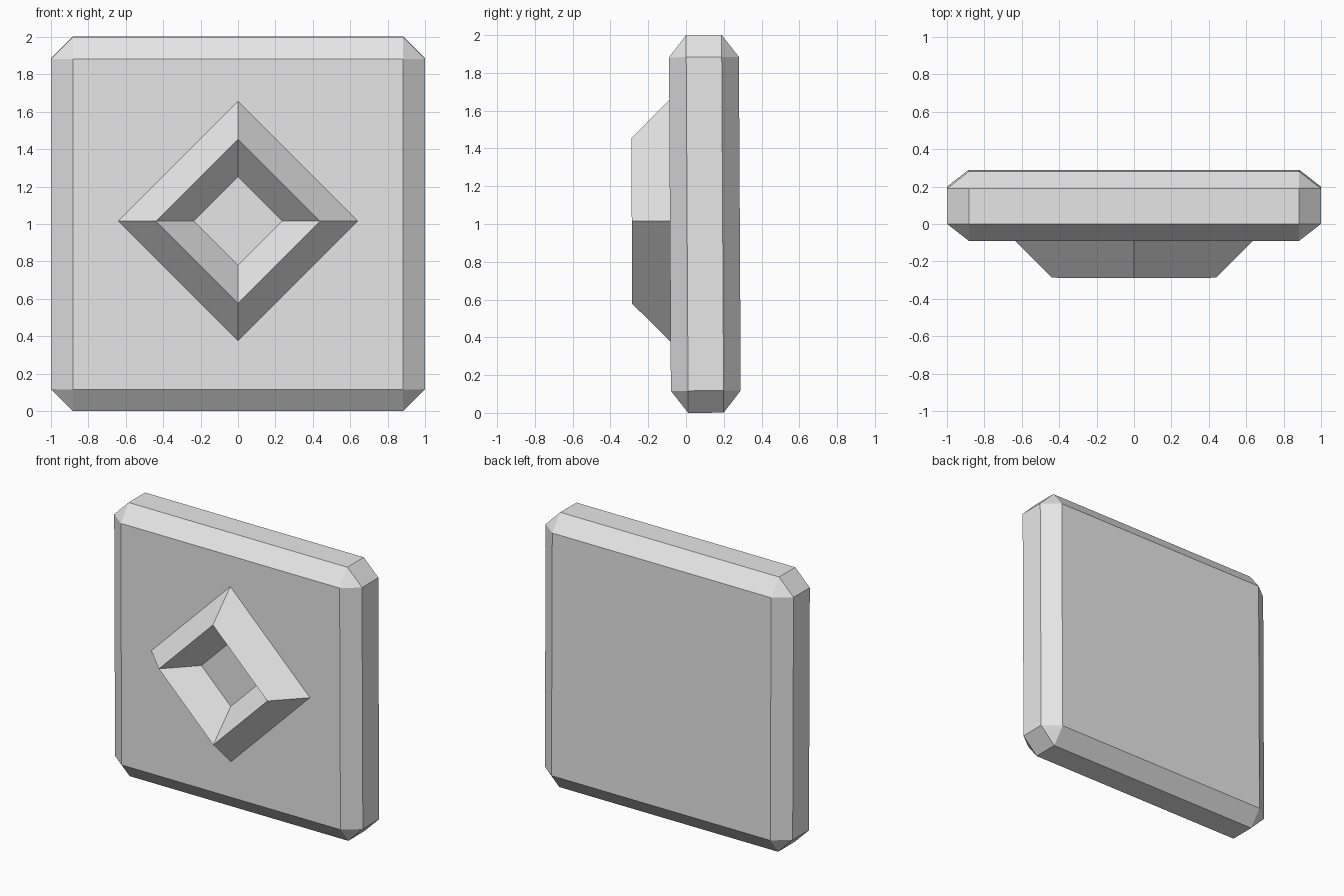
import bpy
import bmesh
from math import cos, sin, tau
from mathutils import Matrix

cube = bpy.data.objects.get("Cube")
if cube:
    bpy.data.objects.remove(cube, do_unlink=True)

# One plain grey for the whole panel
GREY = (0.8, 0.8, 0.8, 1)
grey = bpy.data.materials.new("light grey")
grey.use_nodes = True
grey.diffuse_color = GREY
grey.node_tree.nodes["Principled BSDF"].inputs["Base Color"].default_value = GREY

FRONT, BACK = -0.085, 0.285
CHAMFER, DEPTH_CHAMFER = 0.117, 0.091
LEAN = Matrix.Translation((0, 0, 1)) @ Matrix.Rotation(0.0055, 4, "X")


def add_object(name, bm):
    bmesh.ops.recalc_face_normals(bm, faces=bm.faces)
    bmesh.ops.transform(bm, matrix=LEAN, verts=bm.verts)
    mesh = bpy.data.meshes.new(name)
    bm.to_mesh(mesh)
    bm.free()
    mesh.materials.append(grey)
    obj = bpy.data.objects.new(name, mesh)
    bpy.context.collection.objects.link(obj)
    return obj


# Square slab: chamfer a thicker block, then flatten it so chamfers get shallower
squash = DEPTH_CHAMFER / CHAMFER
bm = bmesh.new()
bmesh.ops.create_cube(bm, size=1)
bmesh.ops.scale(bm, vec=(2, (BACK - FRONT) / squash, 2), verts=bm.verts)
bmesh.ops.bevel(bm, geom=bm.edges[:], offset=CHAMFER, segments=1,
                affect="EDGES", profile=0.5)
bmesh.ops.scale(bm, vec=(1, squash, 1), verts=bm.verts)
bmesh.ops.translate(bm, vec=(0, (FRONT + BACK) / 2, 0), verts=bm.verts)
add_object("slab", bm)

# Raised diamond ring: a four-sided torus half sunk into the front face
MAJOR, MINOR, SIDES = 0.438, 0.202, 4
bm = bmesh.new()
rings = []
for i in range(SIDES):
    a = tau * i / SIDES
    ring = []
    for j in range(SIDES):
        b = tau * j / SIDES
        r = MAJOR + MINOR * cos(b)
        ring.append(bm.verts.new((r * cos(a), FRONT - MINOR * sin(b), 0.017 + r * sin(a))))
    rings.append(ring)
for i in range(SIDES):
    here, there = rings[i], rings[(i + 1) % SIDES]
    for j in range(SIDES):
        k = (j + 1) % SIDES
        bm.faces.new((here[j], here[k], there[k], there[j]))
add_object("diamond_ring", bm)
